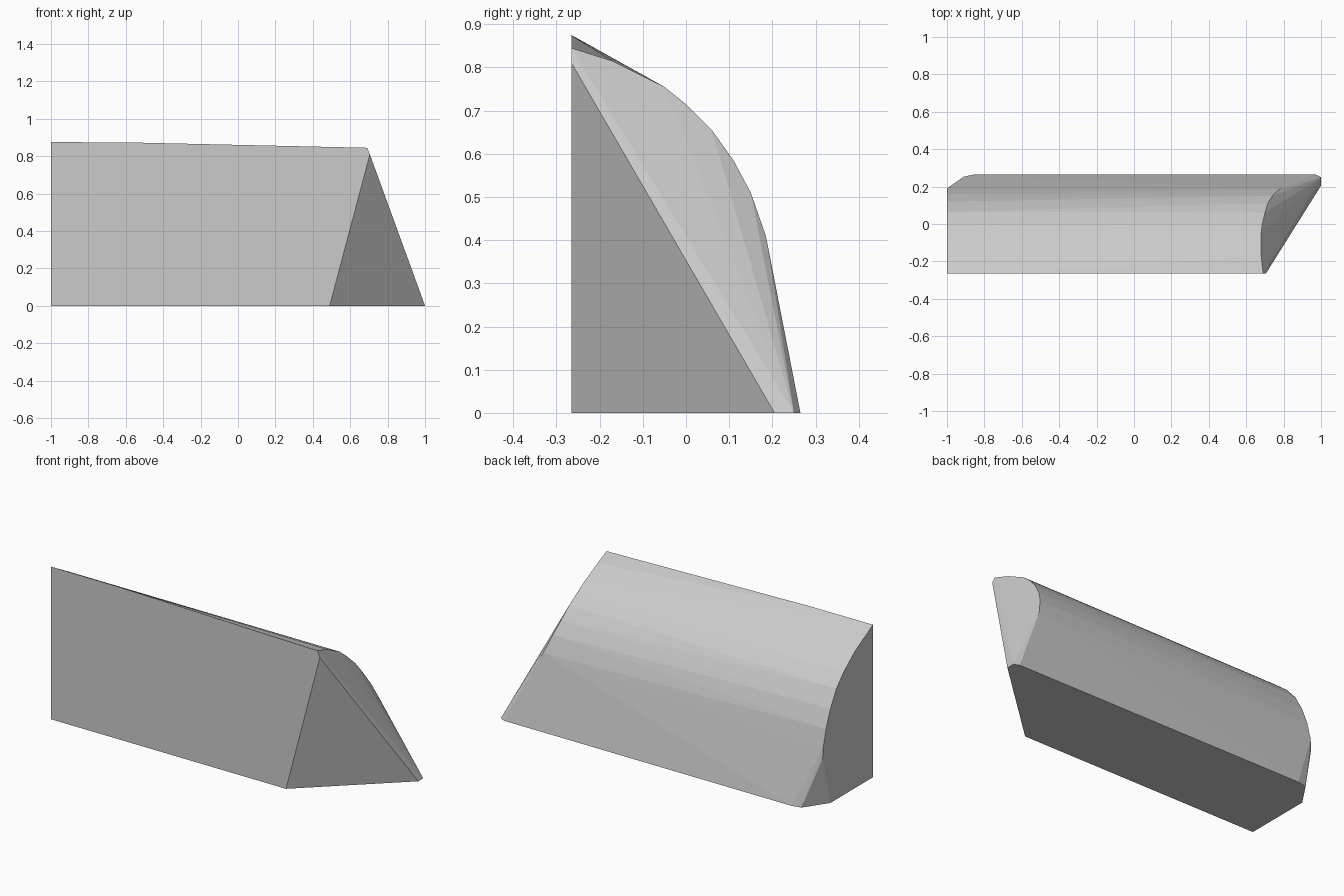
import bpy
import bmesh
import math

cube = bpy.data.objects.get("Cube")
if cube:
    bpy.data.objects.remove(cube, do_unlink=True)

# Single stone-grey material
grey = bpy.data.materials.new("plain grey")
grey.use_nodes = True
colour = (0.6, 0.6, 0.6, 1.0)
grey.diffuse_color = colour
grey.node_tree.nodes["Principled BSDF"].inputs["Base Color"].default_value = colour

FRONT = -0.265

# Arched profile (y, z) of the upright flat end
flat_end = [(FRONT, 0), (FRONT, 0.875), (-0.1, 0.783), (0, 0.705), (0.065, 0.635),
            (0.12, 0.54), (0.16, 0.44), (0.185, 0.34), (0.19, 0.28), (0.12, 0)]

# Curved crest (x, y, z) where the arch meets the slanted end
crest = [(0.705, FRONT, 0.81), (0.69, FRONT, 0.845), (0.68, -0.17, 0.815),
         (0.68, -0.05, 0.755), (0.685, 0, 0.715), (0.7, 0.06, 0.655),
         (0.715, 0.11, 0.585), (0.74, 0.15, 0.51), (0.776, 0.185, 0.41)]

# Base outline (x, y) beyond the flat end
base = [(0.49, FRONT), (1, 0.205), (1, 0.25), (0.97, 0.265), (-0.854, 0.265), (-0.91, 0.253)]

# Wrap the block around its end profile, crest and base
points = [(-1, y, z) for y, z in flat_end] + crest + [(x, y, 0) for x, y in base]
points.append((-0.6, FRONT, 0.874))

bm = bmesh.new()
for p in points:
    bm.verts.new(p)
hull = bmesh.ops.convex_hull(bm, input=bm.verts)
loose = {v for v in hull["geom_interior"] + hull["geom_unused"]
         if isinstance(v, bmesh.types.BMVert) and not v.link_faces}
bmesh.ops.delete(bm, geom=list(loose), context="VERTS")
bmesh.ops.dissolve_limit(bm, angle_limit=math.radians(0.5), verts=bm.verts, edges=bm.edges)
bmesh.ops.recalc_face_normals(bm, faces=bm.faces)

mesh = bpy.data.meshes.new("arched_block")
bm.to_mesh(mesh)
bm.free()
mesh.materials.append(grey)
block = bpy.data.objects.new("arched_block", mesh)
bpy.context.collection.objects.link(block)
